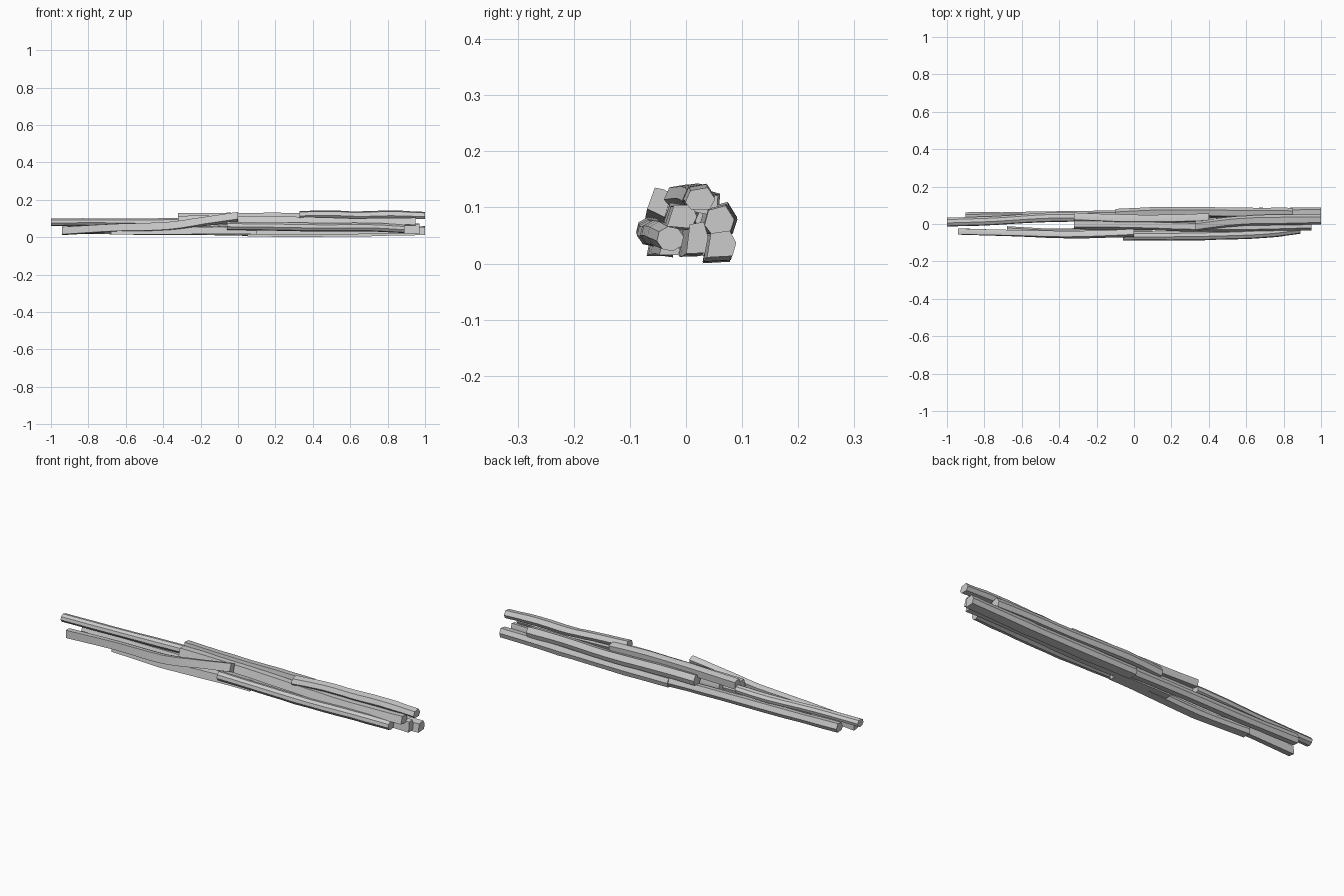
import bpy, bmesh, math, random
from mathutils import Vector

if "Cube" in bpy.data.objects:
    bpy.data.objects.remove(bpy.data.objects["Cube"])

random.seed(4)

# Irregular stick cross-sections in the (y, z) plane, each about one unit wide
HEX = [(-.5, -.1), (-.32, -.45), (.3, -.5), (.5, -.05), (.28, .5), (-.3, .42)]
TRAP = [(-.5, -.5), (.36, -.48), (.5, .02), (.3, .5), (-.34, .42)]
SLAB = [(-.5, -.4), (.5, -.5), (.46, .42), (.0, .5), (-.46, .46)]
ROUND = [(.5 * math.cos(math.radians(a)), .5 * math.sin(math.radians(a)))
         for a in range(10, 370, 45)]


def smooth_path(pts, steps=3):
    # gentle curve through the control points
    p = [Vector(q) for q in pts]
    out = []
    for i in range(len(p) - 1):
        a, b = p[i], p[i + 1]
        m0 = (b - p[i - 1]) / 2 if i else (b - a)
        m1 = (p[i + 2] - a) / 2 if i + 2 < len(p) else (b - a)
        for s in range(steps):
            t = s / steps
            out.append(a * (2*t**3 - 3*t**2 + 1) + m0 * (t**3 - 2*t*t + t)
                       + b * (3*t*t - 2*t**3) + m1 * (t**3 - t*t))
    out.append(p[-1])
    return out


def stick(name, profile, w, h, pts, roll=0, twist=0):
    path = smooth_path(pts)
    bm = bmesh.new()
    rings = []
    for i, c in enumerate(path):
        f = i / (len(path) - 1)
        r = math.radians(roll + twist * f)
        k = random.uniform(.95, 1.04)
        ring = []
        for y, z in profile:
            y, z = y * w * k, z * h * k
            ring.append(bm.verts.new((c.x, c.y + y * math.cos(r) - z * math.sin(r),
                                      c.z + y * math.sin(r) + z * math.cos(r))))
        rings.append(ring)
    n = len(profile)
    for a, b in zip(rings, rings[1:]):
        for j in range(n):
            bm.faces.new((a[j], a[(j + 1) % n], b[(j + 1) % n], b[j]))
    bm.faces.new(rings[0])
    bm.faces.new(rings[-1])
    bmesh.ops.recalc_face_normals(bm, faces=bm.faces)
    me = bpy.data.meshes.new(name)
    bm.to_mesh(me)
    bm.free()
    ob = bpy.data.objects.new(name, me)
    bpy.context.collection.objects.link(ob)
    bpy.context.view_layer.objects.active = ob
    ob.select_set(True)
    bpy.ops.object.shade_smooth_by_angle(angle=math.radians(30))
    ob.select_set(False)


# Sticks reaching the left end
stick("left_upper_stick", ROUND, .05, .042,
      [(-1, .01, .08), (-.75, .018, .081), (-.5, .034, .079), (-.32, .037, .083)])
stick("left_front_stick", SLAB, .034, .046,
      [(-.94, -.04, .034), (-.65, -.048, .05), (-.38, -.056, .057),
       (-.18, -.054, .085), (0, -.047, .11)], 0, -18)
stick("left_back_stick", HEX, .05, .045,
      [(-.9, .037, .042), (-.6, .04, .036), (-.25, .046, .034), (.05, .05, .03)])
stick("bottom_front_stick", TRAP, .045, .04,
      [(-.68, -.035, .036), (-.4, -.047, .034), (-.1, -.035, .038), (.1, -.025, .035)])

# Sticks in the middle of the bundle
stick("middle_top_stick", SLAB, .042, .04,
      [(-.32, .04, .11), (-.05, .03, .11), (.2, .03, .111), (.4, .036, .106)], -6)
stick("core_stick", TRAP, .05, .042,
      [(-.32, 0, .095), (0, -.004, .095), (.33, -.014, .09), (.6, -.014, .082),
       (.8, -.01, .083), (.95, -.006, .085)], -6)

# Sticks reaching the right end
stick("right_top_stick", HEX, .055, .04,
      [(.33, -.012, .12), (.5, .01, .122), (.65, .02, .117), (.82, .022, .121),
       (1, .025, .115)], 4)
stick("right_back_stick", HEX, .055, .05,
      [(-.1, .052, .078), (.1, .062, .082), (.4, .063, .075), (.65, .06, .08),
       (.85, .059, .077)], 8)
stick("right_low_back_stick", TRAP, .055, .048,
      [(.05, .055, .027), (.3, .057, .026), (.6, .058, .028), (.8, .06, .032),
       (1, .063, .035)], 2)
stick("right_front_stick", ROUND, .05, .046,
      [(-.06, -.064, .06), (.2, -.064, .057), (.45, -.06, .053), (.7, -.05, .054),
       (.89, -.028, .044)])
stick("right_low_middle_stick", TRAP, .038, .055,
      [(-.2, .0, .045), (.1, .005, .042), (.45, .012, .04), (.75, .018, .044),
       (.97, .02, .046)])
